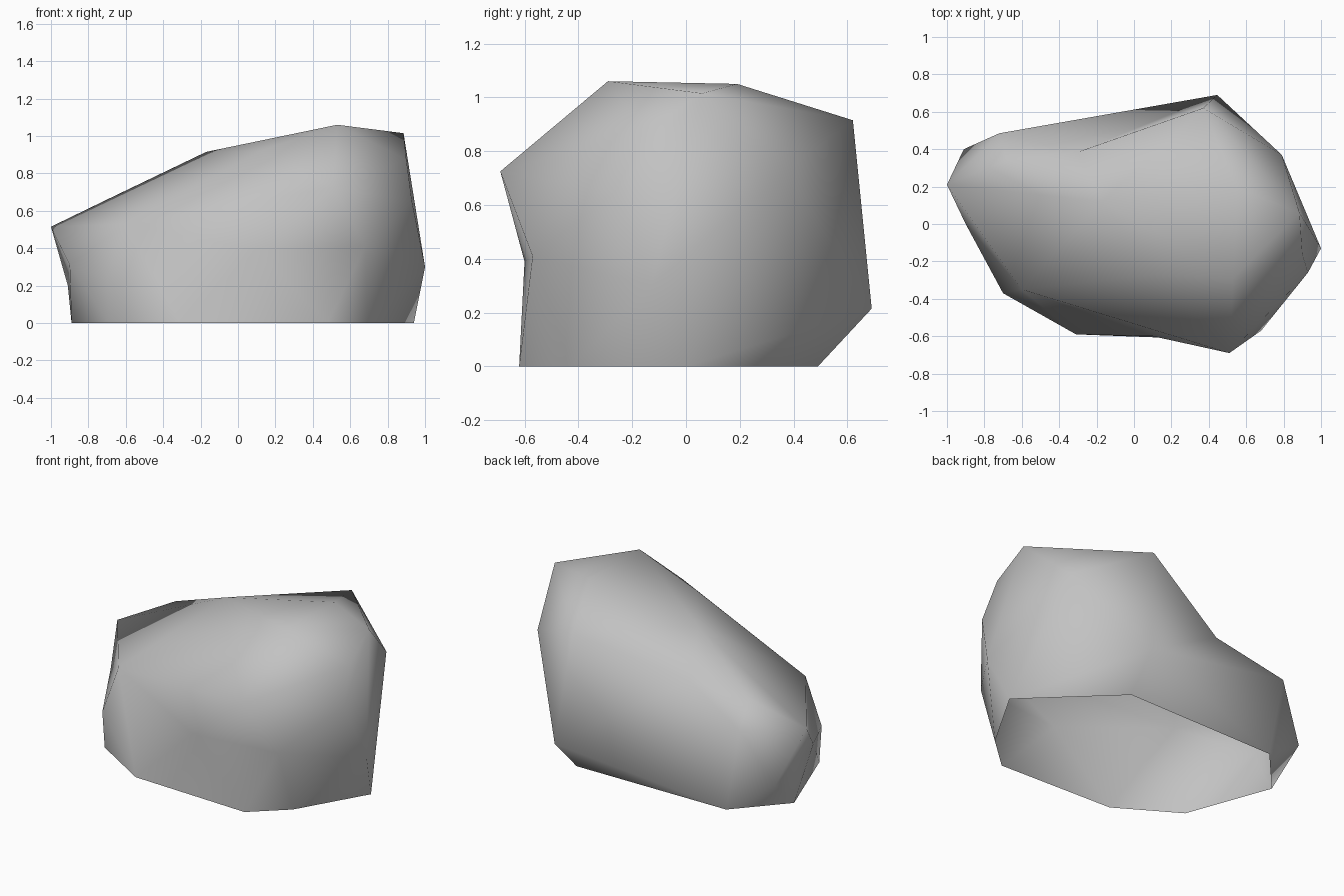
import bpy
import bmesh
from mathutils import Vector

cube = bpy.data.objects.get("Cube")
if cube:
    bpy.data.objects.remove(cube, do_unlink=True)

# Corners of the boulder: the foot outline, then named corners going up
foot = [(.94, 0), (.69, -.43), (.48, -.62), (-.31, -.59),
        (-.69, -.36), (-.89, .18), (-.62, .48), (.43, .49)]
corners = {
    "belly_side": (1, -.13, .3), "waist_side": (.68, -.57, .41),
    "waist_front": (.1, -.6, .39), "cheek_front": (-.7, -.37, .23),
    "cheek_mid": (-.9, 0, .31), "cheek_back": (-.91, .4, .2),
    "belly_back": (.445, .69, .215), "shoulder_back": (.79, .37, .73),
    "shoulder_side": (.93, -.26, .65), "brow_side": (.9, -.16, .875),
    "shoulder_front": (.51, -.69, .725), "slope_front": (-.6, -.35, .53),
    "nose": (-1, .21, .515), "nose_back": (-.72, .485, .53),
    "hollow_back": (-.3, .385, .7), "crown_back": (.37, .62, .915),
    "crown_side": (.885, .06, 1.015), "peak": (.53, -.29, 1.06),
    "crown_front": (.12, -.27, .92), "crown_mid": (-.17, .12, .915),
    "nose_top": (-.68, .34, .67), "crown_top": (.55, .19, 1.05),
}
# Edges that must run between two corners, across hollows and along crests
ridges = [("waist_front", "waist_side"), ("hollow_back", "belly_back"),
          ("nose", "crown_mid"), ("cheek_mid", "cheek_back"),
          ("crown_mid", "crown_front")]

names = [None] * len(foot) + list(corners)
points = [Vector((x, y, 0)) for x, y in foot]
points += [Vector(p) for p in corners.values()]

CENTRE = Vector((0, 0, .5))
RADII = Vector((1.1, .8, .7))


def inflate(p, amount):
    """Move a point part of the way onto an ellipsoid."""
    d = p - CENTRE
    unit = Vector((d.x / RADII.x, d.y / RADII.y, d.z / RADII.z)).normalized()
    return p.lerp(CENTRE + unit * RADII, amount)


def wrap(amount):
    """Skin the inflated points and report whether all of them are used."""
    bm = bmesh.new()
    verts = [bm.verts.new(inflate(p, amount)) for p in points]
    bmesh.ops.convex_hull(bm, input=verts)
    return bm, verts, all(v.link_faces for v in verts)


def blocking_edge(a, b):
    """Find the edge opposite a that the line from a to b crosses."""
    normal = (a.co - CENTRE).cross(b.co - CENTRE)
    for face in a.link_faces:
        for edge in face.edges:
            if a in edge.verts:
                continue
            u, v = (w.co for w in edge.verts)
            straddles = normal.dot(u - CENTRE) * normal.dot(v - CENTRE) < 0
            if straddles and ((u + v) / 2 - a.co).dot(b.co - a.co) > 0:
                return edge
    return None


def add_ridge(a, b):
    """Turn edges until one joins a to b."""
    for attempt in range(5):
        if any(e.other_vert(a) == b for e in a.link_edges):
            return
        edge = blocking_edge(a, b)
        if edge is None or bmesh.utils.edge_rotate(edge, True) is None:
            return


# Inflate only as far as needed for the skin to reach the hollow corners
for step in range(21):
    bm, verts, complete = wrap(step / 20)
    if complete or step == 20:
        break
    bm.free()

for start, end in ridges:
    add_ridge(verts[names.index(start)], verts[names.index(end)])

# Settle the skin back on the real corners and open the underside
for v, p in zip(verts, points):
    v.co = p
bmesh.ops.recalc_face_normals(bm, faces=bm.faces)
under = [f for f in bm.faces if all(v.co.z < .001 for v in f.verts)]
bmesh.ops.delete(bm, geom=under, context='FACES')
for f in bm.faces:
    f.smooth = True

mesh = bpy.data.meshes.new("boulder")
bm.to_mesh(mesh)
bm.free()
boulder = bpy.data.objects.new("boulder", mesh)
bpy.context.collection.objects.link(boulder)

# Plain stone colour
stone = bpy.data.materials.new("stone grey")
stone.use_nodes = True
colour = (.54, .54, .54, 1)
stone.diffuse_color = colour
stone.node_tree.nodes["Principled BSDF"].inputs["Base Color"].default_value = colour
mesh.materials.append(stone)
